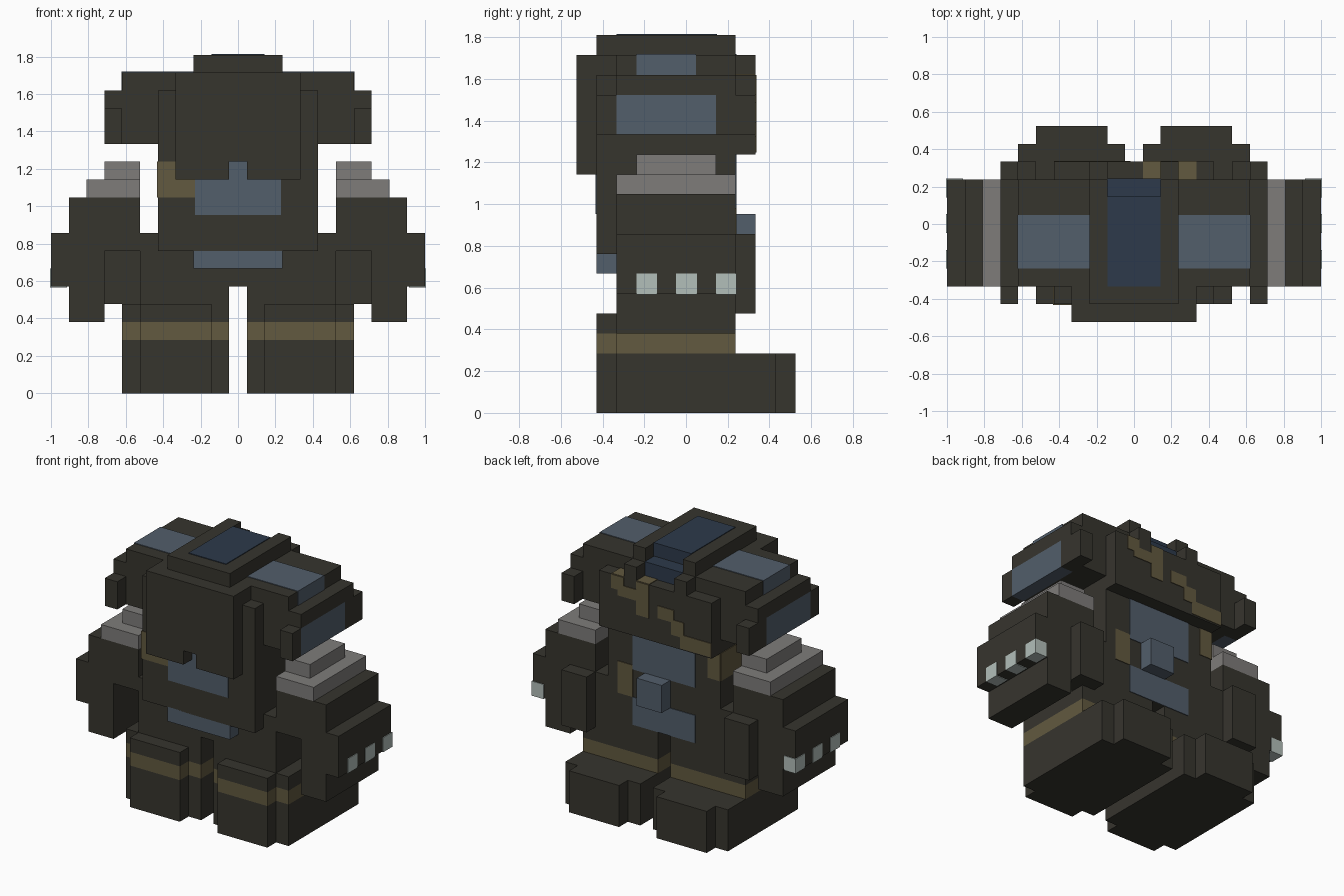
import bpy, bmesh

if "Cube" in bpy.data.objects:
    bpy.data.objects.remove(bpy.data.objects["Cube"], do_unlink=True)

U = 2 / 21          # one block
E = 0.05            # lift of painted plates, in blocks


def material(name, r, g, b):
    m = bpy.data.materials.new(name)
    m.use_nodes = True
    m.diffuse_color = (r, g, b, 1)
    m.node_tree.nodes["Principled BSDF"].inputs["Base Color"].default_value = (r, g, b, 1)
    return m


dark = material("dark olive", .037, .035, .027)
blue = material("slate blue", .085, .112, .147)
navy = material("navy", .026, .042, .07)
gold = material("dull gold", .122, .1, .05)
grey = material("warm grey", .21, .202, .195)
pale = material("pale glass", .45, .52, .49)


def part(name, mat, *boxes, mirror=False):
    """Join boxes given as (x0, x1, y0, y1, z0, z1) in blocks into one object."""
    bm = bmesh.new()
    for b in boxes:
        for sx in ((1, -1) if mirror else (1,)):
            cube = bmesh.ops.create_cube(bm, size=1)
            for v in cube["verts"]:
                x, y, z = (b[2 * i] + (b[2 * i + 1] - b[2 * i]) * (v.co[i] + .5) for i in range(3))
                v.co = (sx * x * U, y * U, z * U)
    bmesh.ops.recalc_face_normals(bm, faces=bm.faces[:])
    me = bpy.data.meshes.new(name)
    bm.to_mesh(me)
    bm.free()
    me.materials.append(mat)
    ob = bpy.data.objects.new(name, me)
    bpy.context.collection.objects.link(ob)
    return ob


def front_plate(name, mat, x0, x1, y, z0, z1):
    return part(name, mat, (x0, x1, y - E, y, z0, z1))


def back_plate(name, mat, *rects, y):
    return part(name, mat, *[(a, b, y, y + E, c, d) for a, b, c, d in rects])


# Legs: feet, gold bands and thighs, with notched corners
part("feet", dark, (.5, 6.5, -3.5, 4.5, 0, 3), (1.5, 5.5, -4.5, 5.5, 0, 3), mirror=True)
part("leg_bands", gold, (.5, 6.5, -3.5, 2.5, 3, 4), (1.5, 5.5, -4.5, 2.4, 3, 4), mirror=True)
part("thighs", dark, (.5, 6.5, -3.5, 2.5, 4, 5), (1.5, 5.5, -4.5, 2.5, 4, 5),
     (.5, 5.5, -3.5, 2.5, 5, 6), mirror=True)

# Hips and torso
part("hips", dark, (-5.5, 5.5, -3.5, 2.5, 6, 9))
part("torso", dark, (-4.5, 4.5, -4.5, 2.5, 8, 14))
part("belt_block", blue, (-2.5, 2.5, -4.5, -3.4, 7, 8.05))
front_plate("chest_panel", blue, -2.4, 2.4, -4.5, 10, 13)
back_plate("back_panels", blue, (-2.5, 2.5, 10, 13), (-2.5, 2.5, 6, 8), y=2.5)
part("back_knob", blue, (-.5, 1.5, 2.5, 3.5, 8, 10))
back_plate("back_gold_patch", gold, (2.5, 3.7, 8, 10.3), (-4.5, -3.5, 11, 13), y=2.5)
part("side_gold_patch", gold, (-4.5 - E, -4.5, -.5, 2.5, 11, 13),
     (-4.5 - E, -3.5, -4.5 - E, -3.5, 11, 13), (-3.5, -2.4, -4.5 - E, -4.5, 11, 12))

# Arms
part("arms", dark, (5.5, 9.5, -3.5, 2.5, 8, 11), (7.5, 9.5, -3.5, 2.5, 4, 8),
     (9.5, 10.5, -3.5, 2.5, 6, 9), mirror=True)
part("hands", dark, (5.5, 7.5, 1.5, 3.5, 5, 9), mirror=True)
part("shoulder_caps", grey, (5.5, 8.5, -3.5, 2.5, 11, 12), (5.5, 7.5, -2.5, 1.5, 12, 13), mirror=True)
part("arm_lights", pale, *[(9.6, 10.5 + E, y - .5, y + .5 + E, 6 - E, 7) for y in (-2, 0, 2)],
     mirror=True)

# Head
part("head", dark, (-6.5, 6.5, -3.5, 2.5, 14, 18), (-4.5, 4.5, 2.5, 3.5, 13, 17))
part("face_plate", dark, (-3.5, 3.5, -5.5, -4.5, 13, 18), (-3.5, 3.5, -4.5, -3.5, 13, 18))
part("face_plate_lower", dark, (.5, 3.5, -5.5, -4.5, 12, 13), mirror=True)
part("cheek_pillars", dark, (3.5, 4.5, -4.5, -3.5, 10, 17), mirror=True)
part("ledge_studs", dark, (1.5, 2.5, 2.5, 3.5, 17, 18), mirror=True)

# Crown with a navy inlay and a navy notch behind it
part("crown", dark, (-2.5, 2.5, -4.5, 1.5, 18, 19))
part("crown_horns", dark, (1.5, 2.5, 1.5, 2.5, 18, 19), mirror=True)
part("crown_inlay", navy, (-1.5, 1.5, -3.5, 1.5 + E, 18.1, 19 + E))
part("crown_notch", navy, (-1.5, 1.5, 1.5, 2.5 + E, 17, 18 + E))

# Ears and head side panels
part("ears", dark, (6.5, 7.5, -3.5, 2.5, 16, 17), (6.5, 7.5, -4.5, -3.5, 14, 16),
     (6.5, 7.5, 1.5, 3.5, 14, 16), mirror=True)
part("ear_panels", blue, (6.5, 7.5, -3.5, 1.5, 14, 16), mirror=True)
part("head_side_panels", blue, (2.5, 6.5 + E, -2.5, .5, 17, 18 + E), mirror=True)

# Stepped gold streaks on the back of the head
back_plate("head_streaks", gold, (2.5, 3.5, 16, 17), (1.5, 3, 15.6, 16.4), (.5, 1.5, 14.6, 17),
           (-1.5, -.2, 14.8, 15.7), (-2.3, -1.3, 13.9, 15), (-4.5, -2, 13.1, 14.1), y=3.5)
part("streak_tops", gold, (.5, 1.5, 2.5, 3.5, 17, 17 + E), (2.5, 3.5, 2.5, 3.5, 17, 17 + E))
